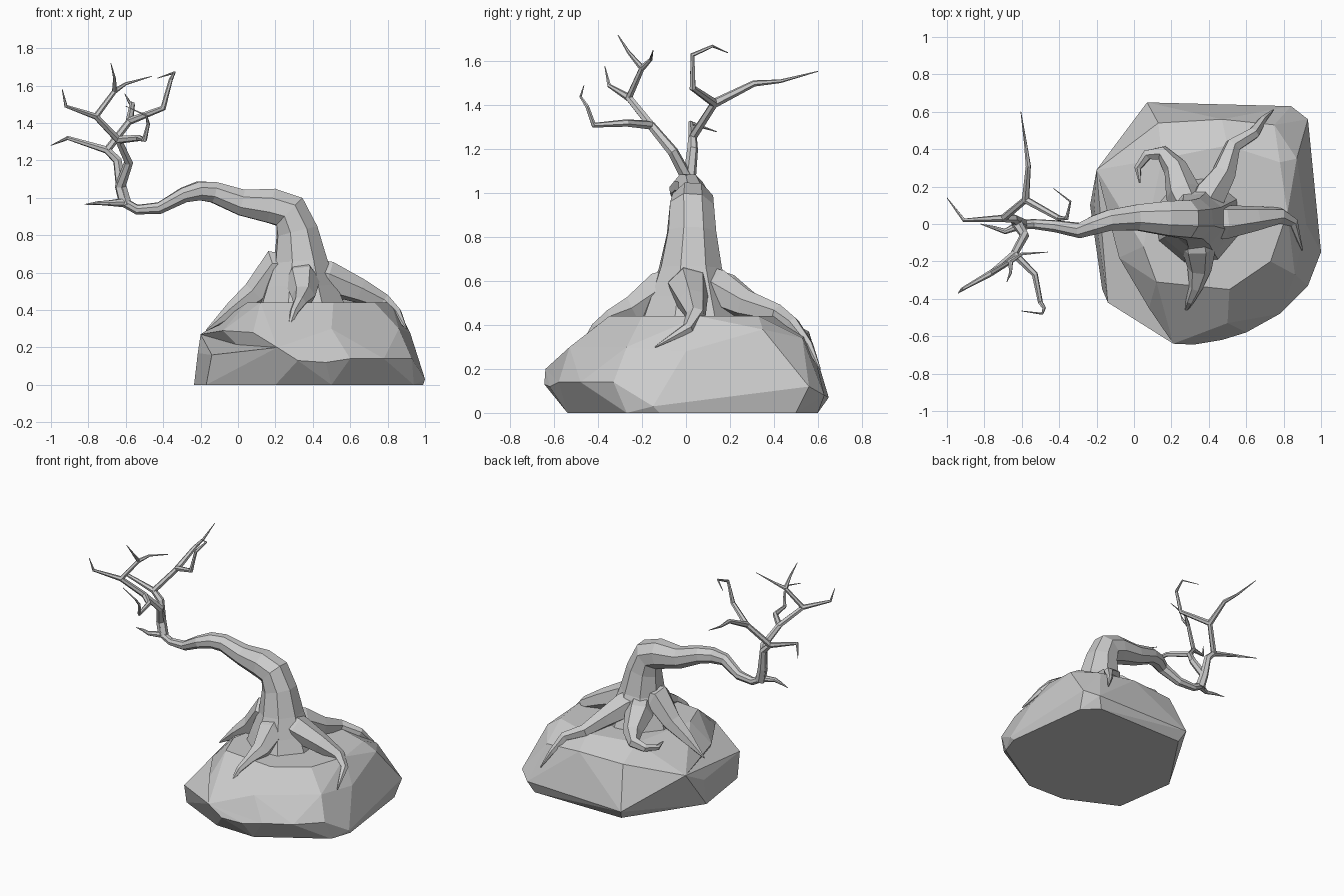
import bpy, bmesh
from math import cos, sin, tau
from mathutils import Vector

if "Cube" in bpy.data.objects:
    bpy.data.objects.remove(bpy.data.objects["Cube"])


def make_object(name, bm):
    bmesh.ops.recalc_face_normals(bm, faces=bm.faces[:])
    mesh = bpy.data.meshes.new(name)
    bm.to_mesh(mesh)
    bm.free()
    obj = bpy.data.objects.new(name, mesh)
    bpy.context.collection.objects.link(obj)
    return obj


def hull(name, points):
    bm = bmesh.new()
    for p in points:
        bm.verts.new(p)
    bmesh.ops.convex_hull(bm, input=bm.verts[:])
    loose = [v for v in bm.verts if not v.link_faces]
    bmesh.ops.delete(bm, geom=loose, context='VERTS')
    bmesh.ops.dissolve_limit(bm, angle_limit=0.1, verts=bm.verts[:], edges=bm.edges[:])
    return make_object(name, bm)


def tube(name, path, sides=6):
    """Faceted tapering limb; each path entry is x, y, z, radius."""
    pts = [Vector(p[:3]) for p in path]
    bm = bmesh.new()
    rings, side = [], None
    for i, p in enumerate(pts):
        before = (p - pts[i - 1]).normalized() if i else Vector()
        after = (pts[i + 1] - p).normalized() if i < len(pts) - 1 else Vector()
        t = (before + after).normalized()
        if side is None:
            side = t.cross(Vector((0.3, 1, 0.2))).normalized()
        side = (side - t * side.dot(t)).normalized()
        other = t.cross(side)
        r = path[i][3]
        rings.append([bm.verts.new(p + r * (cos(tau * k / sides) * side + sin(tau * k / sides) * other))
                      for k in range(sides)])
    for a, b in zip(rings, rings[1:]):
        for k in range(sides):
            n = (k + 1) % sides
            bm.faces.new((a[k], a[n], b[n], b[k]))
    bm.faces.new(rings[0])
    bm.faces.new(rings[-1])
    return make_object(name, bm)


# Rock: main boulder, plus a lower ledge stepping out at the front left
ground = [(.2, -.53), (.5, -.54), (.94, -.27), (.99, -.12), (.91, .5), (.8, .6), (.1, .6)]
ground = [(x, y, 0) for x, y in ground]
waist = [(.07, .65, .07), (.84, .63, .08), (.93, .56, .12), (1.0, -.15, .03), (.93, -.33, .14),
         (.78, -.48, .14), (.6, -.58, .14), (.47, -.62, .12), (.32, -.645, .13), (.21, -.64, .2),
         (-.2, .29, .27)]
shoulder = [(.13, .54, .36), (.47, .56, .37), (.75, .53, .34), (.87, .35, .38), (.92, .0, .28),
            (.86, -.27, .3), (.5, -.53, .3), (.08, -.45, .28), (-.08, -.18, .29)]
plateau = [(.05, -.12), (.12, -.31), (.51, -.35), (.73, -.2), (.82, .06), (.78, .33), (.5, .42), (.15, .35)]
hull("rock", ground + waist + shoulder + [(x, y, .44) for x, y in plateau])
hull("rock_ledge", ground + waist + [(-.235, .1, 0), (-.17, -.35, 0), (-.14, -.42, .16), (-.215, .1, .17)])

# Leaning trunk, bent over to the left and ending in a thin twig
tube("trunk", [(.34, .02, .4, .25), (.335, .02, .53, .2), (.335, .02, .66, .15), (.315, .025, .82, .118),
               (.275, .025, .925, .108), (.18, .03, .957, .1), (.02, .035, .975, .075),
               (-.13, .02, 1.03, .06), (-.21, -.005, 1.037, .054), (-.29, -.035, 1.015, .043),
               (-.42, -.012, .945, .033), (-.54, 0, .937, .027), (-.61, -.005, .975, .026),
               (-.69, -.04, .972, .015), (-.75, -.02, .972, .01), (-.82, 0, .965, .002)], 8)

# Roots gripping the rock, all springing from inside the trunk
heart = (.33, .02, .61, .08)
roots = {
    "root_back": [(.4, .15, .56, .095), (.48, .27, .495, .068), (.53, .42, .45, .045),
                  (.64, .485, .405, .034), (.69, .56, .31, .02), (.745, .61, .2, .004)],
    "root_right": [(.48, .01, .57, .095), (.65, .03, .503, .068), (.78, .045, .443, .045),
                   (.85, .01, .385, .028), (.9, -.14, .3, .004)],
    "root_front": [(.345, -.12, .555, .095), (.35, -.24, .475, .065), (.33, -.34, .44, .036),
                   (.3, -.41, .39, .023), (.27, -.48, .3, .004)],
    "root_hook": [(.26, .17, .55, .095), (.22, .3, .475, .065), (.15, .38, .45, .042),
                  (.07, .37, .43, .03), (.02, .3, .42, .02), (.03, .22, .43, .004)],
    "root_left": [(.2, .03, .625, .1), (.09, .035, .49, .07), (-.03, .03, .4, .045),
                  (-.17, .03, .29, .004)],
}
for name, path in roots.items():
    tube(name, [heart] + path)

# Branches: a forked crown, one half to the front and one to the back
base = (-.6, 0, .96)
fork_front, fork_high, fork_top = (-.64, -.16, 1.31), (-.76, -.26, 1.435), (-.66, -.2, 1.57)
fork_left, fork_back = (-.7, .03, 1.255), (-.58, .13, 1.41)


def branch(name, start, points, r0, r1):
    path = [start] + points
    n = len(path) - 1
    tube(name, [(*p, r0 + (r1 - r0) * i / n) for i, p in enumerate(path)])


branch("stem_front", base, [(-.63, .01, 1.06), (-.585, -.06, 1.19), fork_front], .035, .02)
branch("stem_back", base, [(-.625, .015, 1.06), (-.645, .03, 1.2), fork_left], .035, .02)
branch("limb_front_high", fork_front, [fork_high], .02, .017)
branch("limb_front_top", fork_high, [fork_top], .016, .013)
branch("limb_back", fork_left, [fork_back], .02, .018)
tip = .002
branch("twig_front_hook", fork_front, [(-.53, -.27, 1.32), (-.5, -.42, 1.31), (-.48, -.45, 1.395),
                                       (-.49, -.48, 1.44), (-.6, -.465, 1.49)], .021, tip)
branch("twig_front_left", fork_high, [(-.92, -.35, 1.49), (-.94, -.37, 1.58)], .017, tip)
branch("twig_top_left", fork_top, [(-.66, -.26, 1.64), (-.68, -.31, 1.72)], .014, tip)
branch("twig_top_right", fork_top, [(-.6, -.16, 1.61), (-.46, -.15, 1.65)], .014, tip)
branch("twig_far_left", fork_left, [(-.91, .02, 1.32), (-1.0, .14, 1.28)], .02, tip)
branch("twig_back_long", fork_back, [(-.565, .31, 1.5), (-.58, .43, 1.51), (-.605, .6, 1.555)], .021, tip)
branch("twig_back_right", fork_back, [(-.4, .03, 1.48), (-.36, .03, 1.63), (-.34, .12, 1.67),
                                      (-.43, .19, 1.64)], .02, tip)
